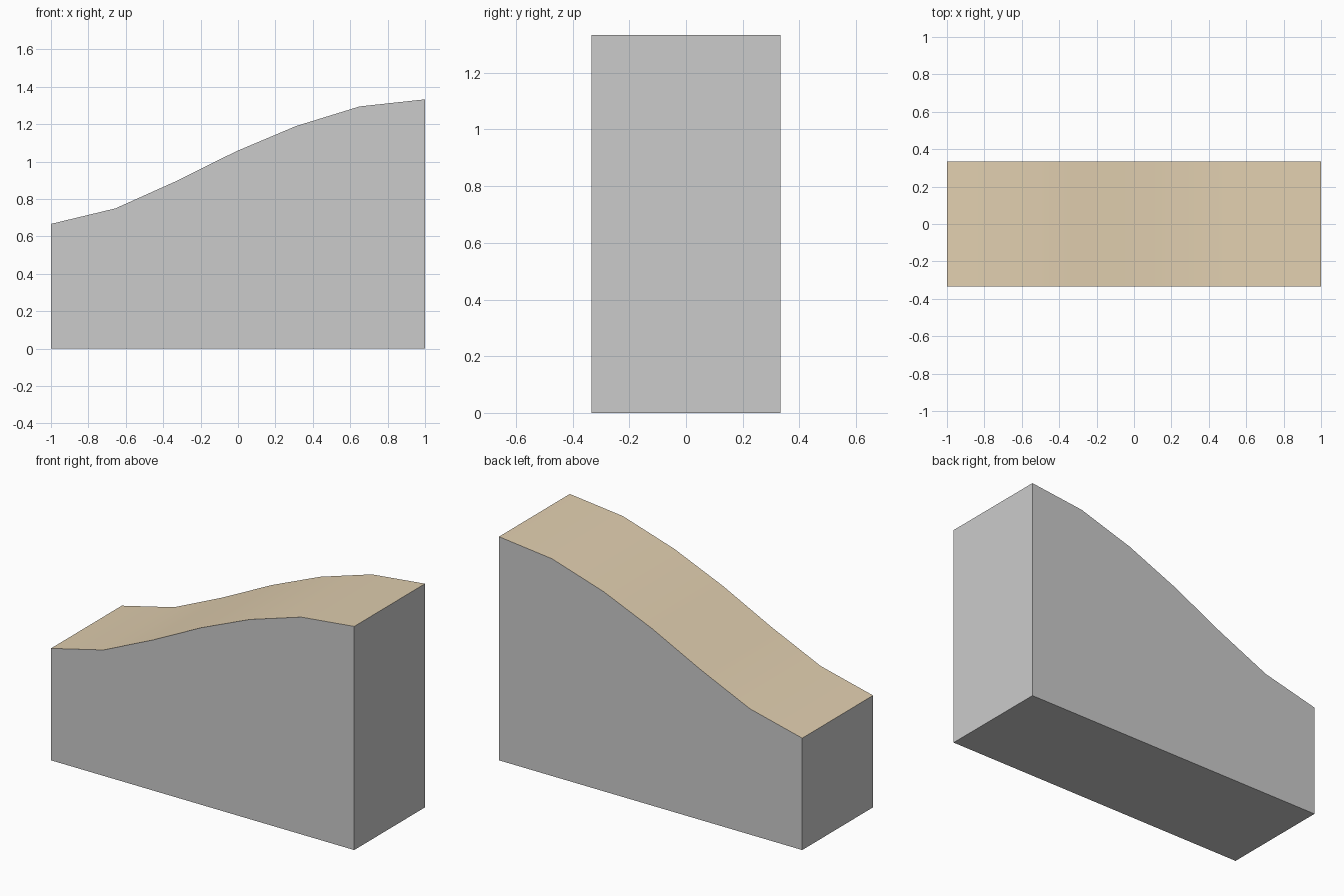
import bpy
import bmesh
import math

if "Cube" in bpy.data.objects:
    bpy.data.objects.remove(bpy.data.objects["Cube"])

HALF_DEPTH = 1 / 3
CURVE = [(-1, 0.667), (-0.655, 0.75), (-0.33, 0.896), (-0.01, 1.055),
         (0.31, 1.19), (0.65, 1.295), (1, 1.333)]

# Side profile: flat base, upright ends and an S-curved top
profile = [(1, 0), *reversed(CURVE), (-1, 0)]
bm = bmesh.new()
front = bm.faces.new([bm.verts.new((x, -HALF_DEPTH, z)) for x, z in profile])

# Extrude the profile through the depth of the block
result = bmesh.ops.extrude_face_region(bm, geom=[front], use_keep_orig=True)
bmesh.ops.translate(bm, vec=(0, 2 * HALF_DEPTH, 0),
                    verts=[e for e in result["geom"] if isinstance(e, bmesh.types.BMVert)])
bmesh.ops.recalc_face_normals(bm, faces=bm.faces)

# Tan curved top, grey everywhere else
for face in bm.faces:
    face.material_index = 1 if face.normal.z > 0.5 else 0

mesh = bpy.data.meshes.new("curved_ramp_block")
bm.to_mesh(mesh)
bm.free()
tan = bpy.data.materials.new("tan_surface")
tan.diffuse_color = (0.75, 0.62, 0.43, 1)
tan.use_nodes = True
tan.node_tree.nodes["Principled BSDF"].inputs["Base Color"].default_value = tan.diffuse_color
mesh.materials.append(None)
mesh.materials.append(tan)

block = bpy.data.objects.new("curved_ramp_block", mesh)
bpy.context.collection.objects.link(block)

# Smooth the top sweep while keeping the block edges sharp
block.select_set(True)
bpy.context.view_layer.objects.active = block
bpy.ops.object.shade_smooth_by_angle(angle=math.radians(25))
